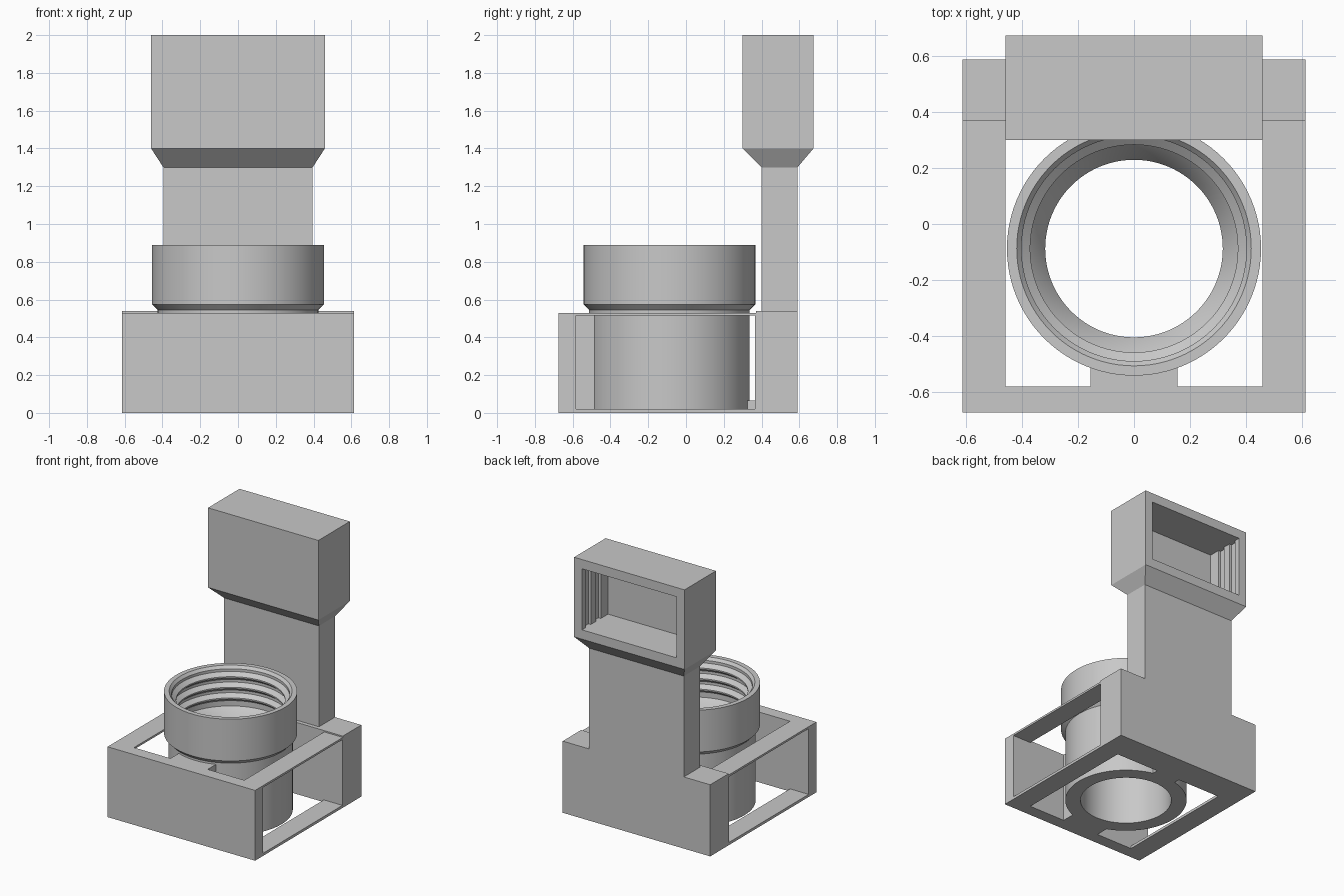
import bpy, bmesh, math

if "Cube" in bpy.data.objects:
    bpy.data.objects.remove(bpy.data.objects["Cube"], do_unlink=True)

GREY = (0.58, 0.58, 0.58, 1.0)
mat = bpy.data.materials.new("plain grey")
mat.use_nodes = True
mat.diffuse_color = GREY
mat.node_tree.nodes["Principled BSDF"].inputs["Base Color"].default_value = GREY


def make(name, bm):
    bmesh.ops.recalc_face_normals(bm, faces=bm.faces)
    mesh = bpy.data.meshes.new(name)
    bm.to_mesh(mesh)
    bm.free()
    obj = bpy.data.objects.new(name, mesh)
    bpy.context.collection.objects.link(obj)
    mesh.materials.append(mat)
    return obj


def loft(name, sections):
    """Stack of rectangles: (half width, y min, y max, z)."""
    bm = bmesh.new()
    rings = [[bm.verts.new(p) for p in ((-w, a, z), (w, a, z), (w, b, z), (-w, b, z))]
             for w, a, b, z in sections]
    for low, high in zip(rings, rings[1:]):
        for i in range(4):
            j = (i + 1) % 4
            bm.faces.new((low[i], low[j], high[j], high[i]))
    bm.faces.new(rings[0])
    bm.faces.new(rings[-1])
    return make(name, bm)


def box(name, w, y0, y1, z0, z1):
    return loft(name, [(w, y0, y1, z0), (w, y0, y1, z1)])


def lathe(name, profile, cy, n=96):
    """Closed (radius, z) profile turned about a vertical axis."""
    bm = bmesh.new()
    rings = []
    for k in range(n):
        t = math.tau * k / n
        rings.append([bm.verts.new((r * math.cos(t), cy + r * math.sin(t), z))
                      for r, z in profile])
    for k in range(n):
        a, b = rings[k], rings[(k + 1) % n]
        for i in range(len(profile)):
            j = (i + 1) % len(profile)
            bm.faces.new((a[i], b[i], b[j], a[j]))
    obj = make(name, bm)
    select(obj)
    bpy.ops.object.shade_smooth_by_angle(angle=math.radians(25))
    return obj


def select(obj):
    bpy.ops.object.select_all(action='DESELECT')
    obj.select_set(True)
    bpy.context.view_layer.objects.active = obj


def combine(obj, other, operation):
    mod = obj.modifiers.new("combine", 'BOOLEAN')
    mod.operation = operation
    mod.solver = 'EXACT'
    mod.object = other
    select(obj)
    bpy.ops.object.modifier_apply(modifier=mod.name)
    bpy.data.objects.remove(other, do_unlink=True)


def tidy(obj):
    bm = bmesh.new()
    bm.from_mesh(obj.data)
    bmesh.ops.remove_doubles(bm, verts=bm.verts, dist=1e-5)
    bmesh.ops.dissolve_limit(bm, angle_limit=0.01, verts=bm.verts, edges=bm.edges)
    bm.to_mesh(obj.data)
    bm.free()


# Open frame: solid front wall, thin top and bottom rails, open sides
WALL, BACK = -0.582, 0.37
frame = box("base_frame", 0.615, -0.675, BACK, 0, 0.53)
combine(frame, box("well_cutter", 0.46, WALL, 0.6, -0.1, 0.7), 'DIFFERENCE')
combine(frame, box("side_cutter", 0.8, WALL, 0.365, 0.02, 0.515), 'DIFFERENCE')
tidy(frame)

# Back block, upright and flared head in one piece
tower = loft("back_upright", [(0.395, 0.40, 0.59, 0.2), (0.395, 0.40, 0.59, 1.3),
                              (0.46, 0.30, 0.675, 1.4), (0.46, 0.30, 0.675, 2.0)])
combine(tower, box("back_block", 0.615, BACK, 0.59, 0, 0.54), 'UNION')
# Pocket in the back of the head, with upright grooves in its side walls
combine(tower, box("pocket_cutter", 0.395, 0.365, 0.8, 1.47, 1.93), 'DIFFERENCE')
for y in (0.45, 0.57):
    combine(tower, box("groove_cutter", 0.415, y, y + 0.06, 1.47, 1.93), 'DIFFERENCE')
tidy(tower)

# Round holder: straight tube, wider cup, threaded inside and tapered seat
CY, PITCH = -0.088, 0.08
profile = [(0.318, 0), (0.425, 0), (0.425, 0.545), (0.455, 0.575), (0.455, 0.89),
           (0.42, 0.89), (0.403, 0.87)]
for i in range(3):
    z = 0.85 - i * PITCH
    profile += [(0.403, z), (0.372, z - 0.025), (0.372, z - 0.035), (0.403, z - 0.06)]
profile += [(0.403, 0.59), (0.37, 0.56), (0.318, 0.47)]
lathe("threaded_cup", profile, CY)

# Blocks that tie the tube to the front wall and the back block
def tie(name, w, y0, y1, z1):
    obj = box(name, w, y0, y1, 0, z1)
    bore = bmesh.new()
    bmesh.ops.create_cone(bore, cap_ends=True, segments=96, radius1=0.42,
                          radius2=0.42, depth=3)
    bmesh.ops.translate(bore, verts=bore.verts, vec=(0, CY, 0))
    combine(obj, make("bore_cutter", bore), 'DIFFERENCE')
    tidy(obj)


tie("front_tie", 0.155, WALL, -0.4, 0.53)
tie("back_tie", 0.1, 0.25, BACK, 0.065)
